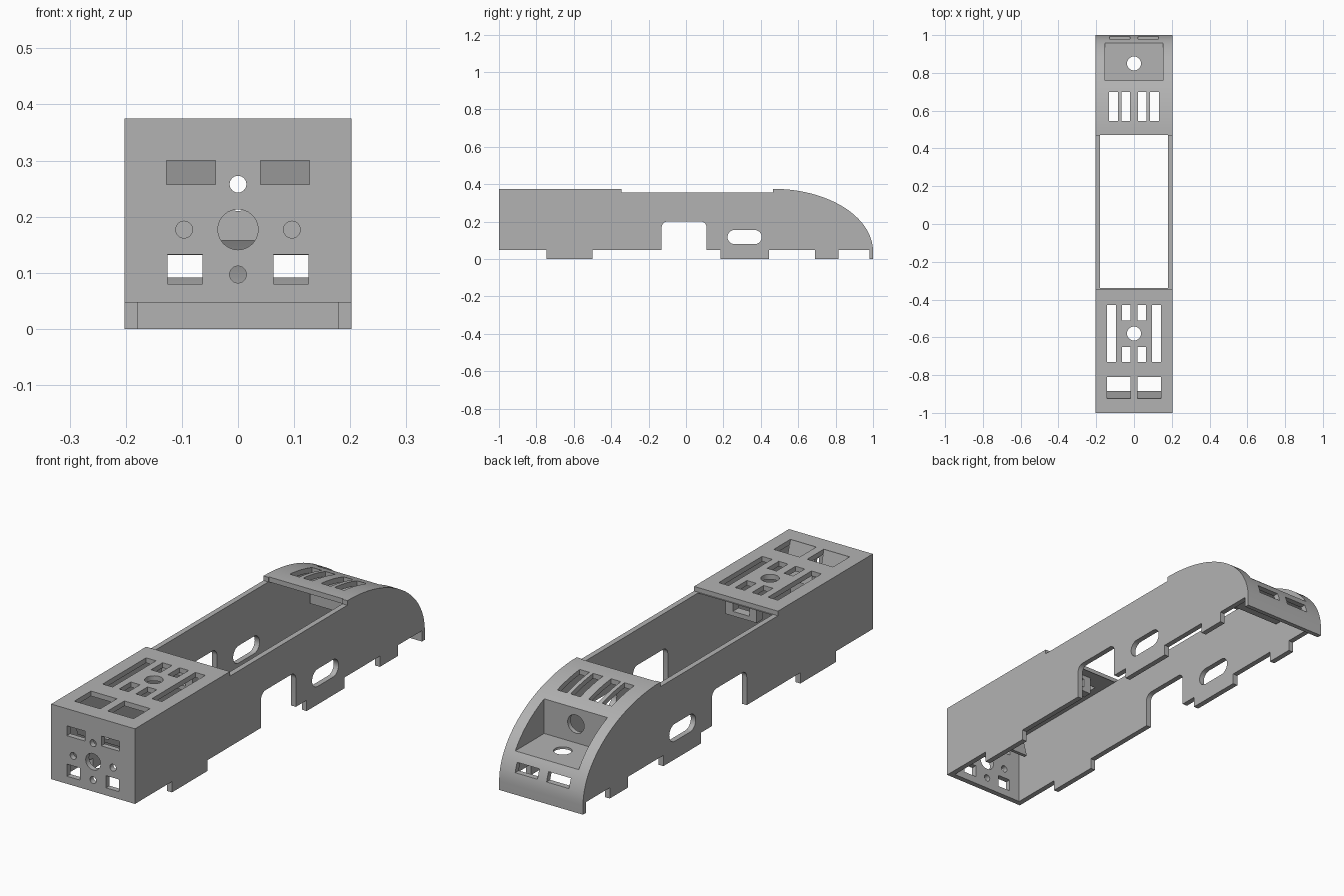
import bpy, bmesh, math

cube = bpy.data.objects.get("Cube")
if cube:
    bpy.data.objects.remove(cube, do_unlink=True)

grey = bpy.data.materials.new("plain grey")
grey.use_nodes = True
grey.diffuse_color = (0.45, 0.45, 0.45, 1)
grey.node_tree.nodes["Principled BSDF"].inputs["Base Color"].default_value = (0.45, 0.45, 0.45, 1)


def prism(name, outline, low, high, axis="x"):
    """Extrude a 2D outline along one axis (outline is yz, xz or xy)."""
    place = {"x": lambda p, d: (d, p[0], p[1]),
             "y": lambda p, d: (p[0], d, p[1]),
             "z": lambda p, d: (p[0], p[1], d)}[axis]
    bm = bmesh.new()
    base = bm.faces.new([bm.verts.new(place(p, low)) for p in outline])
    moved = bmesh.ops.extrude_face_region(bm, geom=[base])["geom"]
    shift = place((0, 0), high - low)
    bmesh.ops.translate(bm, vec=shift, verts=[v for v in moved if isinstance(v, bmesh.types.BMVert)])
    bmesh.ops.recalc_face_normals(bm, faces=bm.faces)
    mesh = bpy.data.meshes.new(name)
    bm.to_mesh(mesh)
    bm.free()
    mesh.materials.append(grey)
    obj = bpy.data.objects.new(name, mesh)
    bpy.context.collection.objects.link(obj)
    return obj


def arc(cx, cy, rx, ry, start, end, steps):
    angles = [math.radians(start + (end - start) * i / steps) for i in range(steps + 1)]
    return [(cx + rx * math.cos(a), cy + ry * math.sin(a)) for a in angles]


def rect(x0, x1, y0, y1):
    return [(x0, y0), (x1, y0), (x1, y1), (x0, y1)]


def circle(cx, cy, r):
    return arc(cx, cy, r, r, 0, 345, 23)


def combine(target, tool, operation="DIFFERENCE"):
    mod = target.modifiers.new("combine", "BOOLEAN")
    mod.operation = operation
    mod.solver = "EXACT"
    mod.object = tool
    bpy.context.view_layer.objects.active = target
    bpy.ops.object.modifier_apply(modifier=mod.name)
    bpy.data.objects.remove(tool, do_unlink=True)


def cut(target, outline, low, high, axis):
    combine(target, prism("cutter", outline, low, high, axis))


# Outer side profile: lower edge with tabs and arch, then the rounded tail and roof
RIM = 0.047
profile = [(-1, RIM)]
for start, end in ((-0.745, -0.5), (0.185, 0.445), (0.69, 0.815)):
    if start == 0.185:
        profile += [(-0.13, RIM)] + arc(-0.1, 0.17, 0.03, 0.03, 180, 90, 6)
        profile += arc(0.08, 0.17, 0.03, 0.03, 90, 0, 6) + [(0.11, RIM)]
    profile += [(start, RIM), (start, 0), (end, 0), (end, RIM)]
profile += [(0.98, RIM), (0.98, 0), (1, 0)]
profile += arc(0.465, 0.04, 0.535, 0.335, 0, 90, 32)
profile += [(0.465, 0.355), (-0.345, 0.355), (-0.345, 0.375), (-1, 0.375)]
body = prism("body_shell", profile, -0.2025, 0.2025)

# Hollow interior and the open middle of the roof
hollow = [(-0.976, -0.1), (0.976, -0.1)] + arc(0.465, 0.04, 0.511, 0.313, 0, 90, 32) + [(-0.976, 0.353)]
cut(body, hollow, -0.179, 0.179, "x")
cut(body, rect(-0.179, 0.179, -0.34, 0.47), 0.3, 0.5, "z")

# Recessed tail pocket with its own walls and floor
block = [(0.74, 0.158), (0.958, 0.158)] + arc(0.465, 0.04, 0.528, 0.328, 22, 58, 14) + [(0.74, 0.32)]
combine(body, prism("pocket_block", block, -0.17, 0.17), "UNION")
cut(body, rect(-0.153, 0.153, 0.76, 1.1), 0.168, 0.5, "z")
cut(body, circle(0, 0.85, 0.037), 0.1, 0.2, "z")
cut(body, circle(0, 0.25, 0.04), 0.7, 0.8, "y")

# Round holes in the front face and roof
for x, z, r in ((0, 0.177, 0.036), (0, 0.258, 0.015), (0, 0.097, 0.015),
                (-0.096, 0.177, 0.015), (0.096, 0.177, 0.015)):
    cut(body, circle(x, z, r), -1.1, -0.95, "y")
cut(body, circle(0, -0.58, 0.037), 0.3, 0.5, "z")

# Mirrored slots
for s in (-1, 1):
    def pair(a, b):
        return sorted((s * a, s * b))
    # Front face windows
    cut(body, rect(*pair(0.04, 0.127), 0.257, 0.3), -1.1, -0.95, "y")
    cut(body, rect(*pair(0.063, 0.126), 0.08, 0.133), -1.1, -0.95, "y")
    # Front roof slots and openings
    for a, b, y0, y1 in ((0.095, 0.143, -0.73, -0.43), (0.018, 0.063, -0.51, -0.43),
                         (0.018, 0.063, -0.73, -0.65), (0.018, 0.143, -0.925, -0.81)):
        cut(body, rect(*pair(a, b), y0, y1), 0.3, 0.5, "z")
    # Tail vents and rear windows
    for a, b in ((0.02, 0.067), (0.085, 0.132)):
        cut(body, rect(*pair(a, b), 0.545, 0.7), 0.25, 0.5, "z")
    cut(body, rect(*pair(0.022, 0.13), 0.092, 0.132), 0.93, 1.1, "y")

# Rounded slot through both sides
slot = arc(0.367, 0.117, 0.038, 0.038, -90, 90, 12) + arc(0.26, 0.117, 0.038, 0.038, 90, 270, 12)
cut(body, slot, -0.5, 0.5, "x")

# Sloped deflector under the front roof openings
deflector = prism("front_deflector", [(-0.925, 0.372), (-0.885, 0.22), (-0.9, 0.22), (-0.945, 0.36)], -0.145, 0.145)
cut(deflector, circle(0, 0.258, 0.018), -1, -0.8, "y")
cut(deflector, rect(-0.018, 0.018, 0.3, 0.5), -1, -0.8, "y")

# Small bracket hanging beneath the front roof
bracket = prism("roof_bracket", rect(-0.075, 0.075, 0.276, 0.356), -0.42, -0.38, "y")
cut(bracket, rect(-0.04, 0.04, 0.296, 0.335), -0.5, -0.3, "y")

for obj in (body, deflector, bracket):
    bpy.ops.object.select_all(action="DESELECT")
    obj.select_set(True)
    bpy.context.view_layer.objects.active = obj
    bpy.ops.object.shade_smooth_by_angle(angle=math.radians(25))
